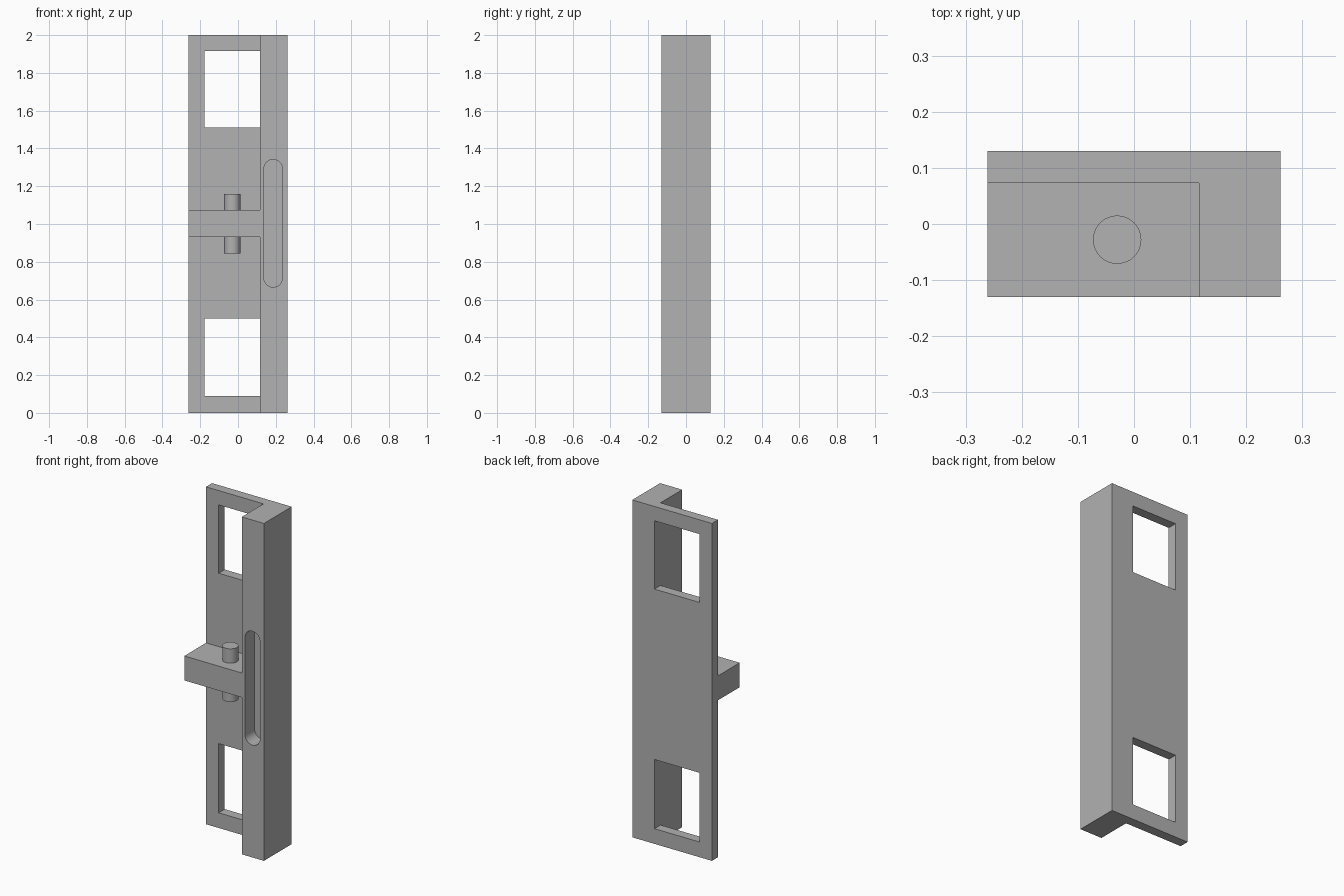
import bpy, bmesh, math

cube = bpy.data.objects.get("Cube")
if cube:
    bpy.data.objects.remove(cube, do_unlink=True)

grey = bpy.data.materials.new("light_grey")
grey.use_nodes = True
COLOUR = (0.445, 0.445, 0.445, 1)
grey.diffuse_color = COLOUR
grey.node_tree.nodes["Principled BSDF"].inputs["Base Color"].default_value = COLOUR

LEFT, RIGHT = 0.261, -0.261
FRONT, BACK = -0.13, 0.13
BAR_X = 0.116      # inner side of the thick bar
PLATE_Y = 0.073    # front of the thin plate


def prism(name, outline, direction):
    """Extrude a flat outline along a direction into a closed solid."""
    bm = bmesh.new()
    face = bm.faces.new([bm.verts.new(p) for p in outline])
    grown = bmesh.ops.extrude_face_region(bm, geom=[face], use_keep_orig=True)
    moved = [v for v in grown["geom"] if isinstance(v, bmesh.types.BMVert)]
    bmesh.ops.translate(bm, verts=moved, vec=direction)
    bmesh.ops.recalc_face_normals(bm, faces=bm.faces)
    mesh = bpy.data.meshes.new(name)
    bm.to_mesh(mesh)
    bm.free()
    mesh.materials.append(grey)
    obj = bpy.data.objects.new(name, mesh)
    bpy.context.collection.objects.link(obj)
    return obj


def box(name, x0, x1, y0, y1, z0, z1):
    return prism(name, [(x0, y0, z0), (x1, y0, z0), (x1, y1, z0), (x0, y1, z0)],
                 (0, 0, z1 - z0))


def select_only(obj):
    bpy.ops.object.select_all(action='DESELECT')
    obj.select_set(True)
    bpy.context.view_layer.objects.active = obj


def cut(target, cutter):
    cutter.hide_render = True
    mod = target.modifiers.new("cut", 'BOOLEAN')
    mod.operation, mod.solver, mod.object = 'DIFFERENCE', 'EXACT', cutter
    select_only(target)
    bpy.ops.object.modifier_apply(modifier=mod.name)
    bpy.data.objects.remove(cutter, do_unlink=True)


# L-shaped upright: thin back plate with a thick bar on its left
section = [(RIGHT, PLATE_Y), (BAR_X, PLATE_Y), (BAR_X, FRONT),
           (LEFT, FRONT), (LEFT, BACK), (RIGHT, BACK)]
upright = prism("upright", [(x, y, 0) for x, y in section], (0, 0, 2))

# Rectangular windows through the plate, flush with the bar
for low, high in ((0.09, 0.5), (1.51, 1.915)):
    cut(upright, box("window_cutter", -0.178, BAR_X, 0, 0.2, low, high))

# Blind round-ended slot in the front of the bar
slot_x, radius, steps = 0.186, 0.049, 24
slot = []
for centre_z, start in ((1.292, 0), (0.715, math.pi)):
    for i in range(steps + 1):
        a = start + math.pi * i / steps
        slot.append((slot_x + radius * math.cos(a), FRONT - 0.05,
                     centre_z + radius * math.sin(a)))
cut(upright, prism("slot_cutter", slot, (0, 0.14, 0)))

# Shelf across the middle
shelf = box("shelf", RIGHT, BAR_X, FRONT, PLATE_Y, 0.93, 1.075)

# Round pegs above and below the shelf
pegs = []
for name, low, high in (("upper_peg", 1.075, 1.16), ("lower_peg", 0.845, 0.93)):
    ring = [(-0.03 + 0.043 * math.cos(a), -0.028 + 0.043 * math.sin(a), low)
            for a in (math.tau * i / 48 for i in range(48))]
    pegs.append(prism(name, ring, (0, 0, high - low)))

# Smooth the round walls, keep the edges sharp
for obj in [upright] + pegs:
    select_only(obj)
    bpy.ops.object.shade_smooth_by_angle(angle=math.radians(30))
